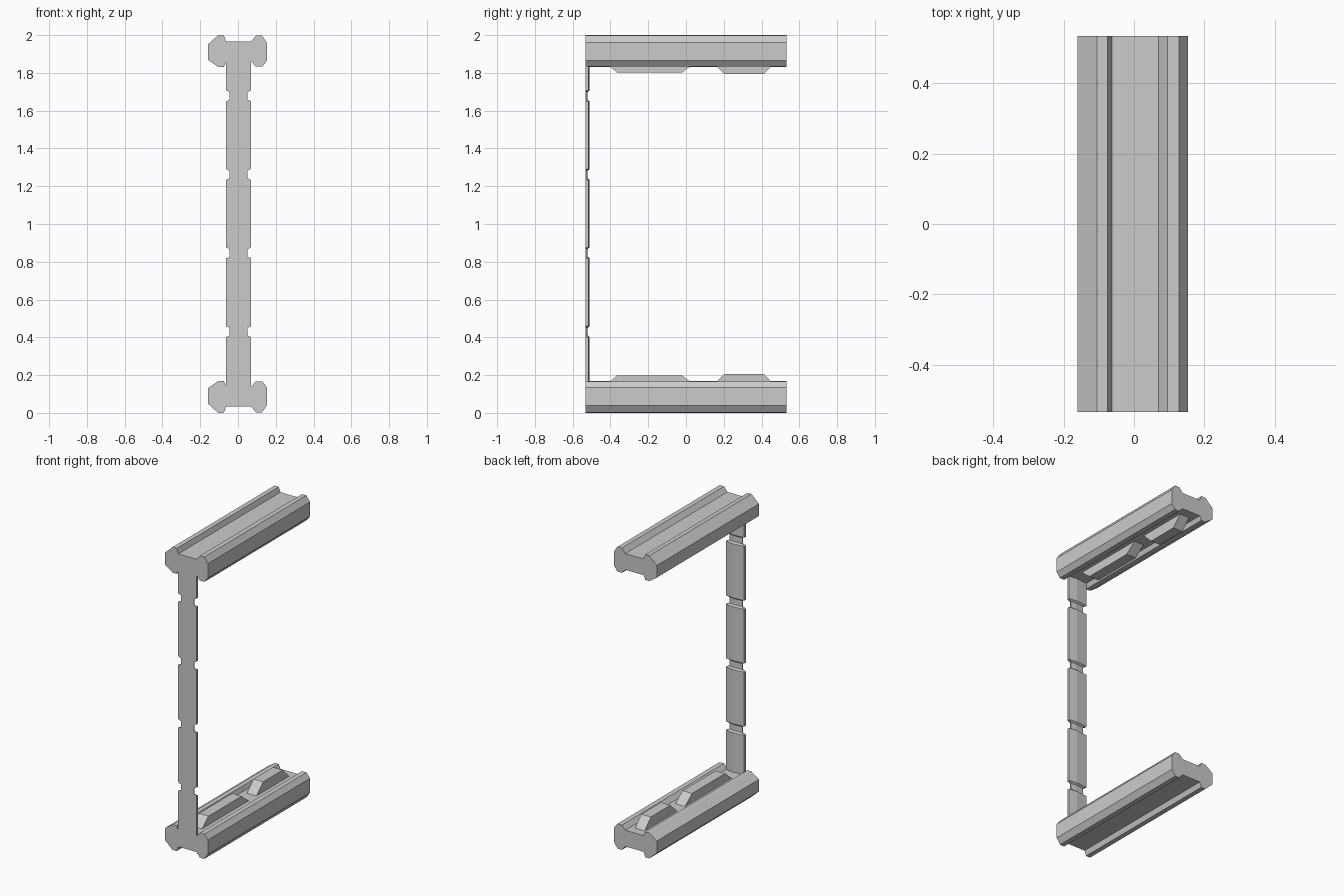
import bpy, bmesh

if "Cube" in bpy.data.objects:
    bpy.data.objects.remove(bpy.data.objects["Cube"])

HALF = 0.533   # half length of the rails along y


def loft(name, rings):
    """Join equal-length point rings into a closed flat-shaded solid."""
    bm = bmesh.new()
    vs = [[bm.verts.new(p) for p in ring] for ring in rings]
    n = len(vs[0])
    for a, b in zip(vs, vs[1:]):
        for i in range(n):
            j = (i + 1) % n
            bm.faces.new((a[i], a[j], b[j], b[i]))
    bm.faces.new(vs[0])
    bm.faces.new(vs[-1])
    bmesh.ops.recalc_face_normals(bm, faces=bm.faces)
    me = bpy.data.meshes.new(name)
    bm.to_mesh(me)
    bm.free()
    ob = bpy.data.objects.new(name, me)
    bpy.context.collection.objects.link(ob)
    return ob


# Rail cross-section (x, z): two chamfered lips around a sunken channel
rail = [(-0.16, 0.05), (-0.16, 0.13), (-0.105, 0.168), (-0.075, 0.168), (-0.063, 0.14),
        (0.07, 0.14), (0.095, 0.167), (0.128, 0.167), (0.153, 0.135), (0.153, 0.04),
        (0.127, 0.003), (0.095, 0.003), (0.07, 0.033), (-0.063, 0.033), (-0.075, 0.001),
        (-0.105, 0.0)]

# Raised ridges in the channel (y, z)
ridges = [[(-0.44, 0.135), (-0.365, 0.198), (-0.02, 0.198), (0.06, 0.135)],
          [(0.13, 0.135), (0.205, 0.207), (0.41, 0.207), (0.48, 0.135)]]

for side in ("bottom", "top"):
    fz = (lambda z: z) if side == "bottom" else (lambda z: 2 - z)
    loft(side + "_rail", [[(x, y, fz(z)) for x, z in rail] for y in (-HALF, HALF)])
    for k, prof in enumerate(ridges):
        loft(f"{side}_ridge_{k + 1}",
             [[(x, y, fz(z)) for y, z in prof] for x in (-0.03, 0.04)])

# Thin post: flat front, slightly faceted back, narrowed at four grooves
WIDE, NARROW = (0.067, 0.017, 0.023), (0.047, 0.008, 0.012)


def post_ring(z, size):
    w, d, mid = size
    c = 0.003
    return [(c - w, -HALF, z), (c + w, -HALF, z), (c + w, d - HALF, z),
            (c + 0.01, mid - HALF, z), (c - w, d - HALF, z)]


levels = [(0.138, WIDE)]
for g in (0.43, 0.847, 1.262, 1.678):
    levels += [(g - 0.029, WIDE), (g - 0.02, NARROW), (g + 0.02, NARROW), (g + 0.029, WIDE)]
levels.append((1.862, WIDE))
loft("post", [post_ring(z, s) for z, s in levels])
